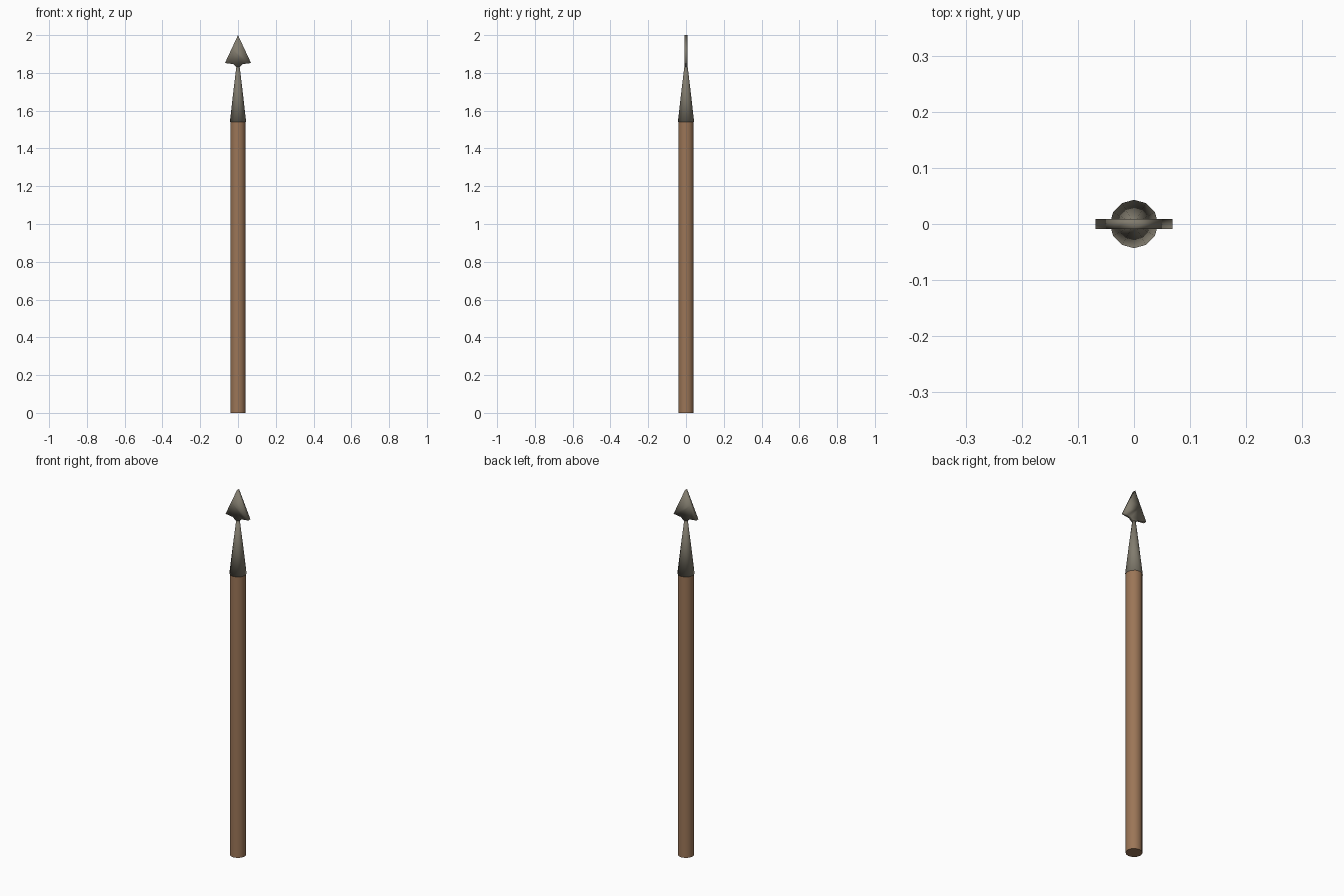
import bpy, bmesh, math

if "Cube" in bpy.data.objects:
    bpy.data.objects.remove(bpy.data.objects["Cube"])

def material(name, rgb):
    m = bpy.data.materials.new(name)
    m.diffuse_color = (*rgb, 1)
    m.use_nodes = True
    m.node_tree.nodes["Principled BSDF"].inputs["Base Color"].default_value = m.diffuse_color
    return m

wood = material("brown wood", (0.33, 0.18, 0.095))
metal = material("dull metal", (0.22, 0.20, 0.155))

def finish(name, bm, mat, smooth):
    bmesh.ops.recalc_face_normals(bm, faces=bm.faces)
    me = bpy.data.meshes.new(name)
    bm.to_mesh(me)
    bm.free()
    me.materials.append(mat)
    for p in me.polygons:
        p.use_smooth = smooth
    ob = bpy.data.objects.new(name, me)
    bpy.context.collection.objects.link(ob)
    return ob

def lathe(name, profile, mat, n=12):
    """Stack of n-sided rings (radius, z), capped at both ends."""
    bm = bmesh.new()
    rings = [[bm.verts.new((r * math.sin(2 * math.pi * i / n),
                            r * math.cos(2 * math.pi * i / n), z))
              for i in range(n)] for r, z in profile]
    for a, b in zip(rings, rings[1:]):
        for i in range(n):
            j = (i + 1) % n
            bm.faces.new((a[i], a[j], b[j], b[i]))
    bm.faces.new(rings[0])
    bm.faces.new(rings[-1])
    return finish(name, bm, mat, True)

# Wooden shaft, sharp at its ends
shaft = lathe("shaft", [(0.041, 0), (0.041, 1.555)], wood)
bpy.context.view_layer.objects.active = shaft
shaft.select_set(True)
bpy.ops.object.shade_smooth_by_angle(angle=math.radians(40))
shaft.select_set(False)

# Tapered metal socket
lathe("socket", [(0.043, 1.54), (0.026, 1.69), (0.008, 1.84)], metal)

# Flat barbed head: half outline mirrored, then given thickness
half = [(0.035, 1.925), (0.069, 1.852), (0.045, 1.849), (0.024, 1.846), (0.010, 1.832)]
outline = [(0, 2.0)] + half + [(-x, z) for x, z in reversed(half)]
bm = bmesh.new()
front = [bm.verts.new((x, -0.009, z)) for x, z in outline]
back = [bm.verts.new((x, 0.009, z)) for x, z in outline]
n = len(outline)
for i in range(n):
    j = (i + 1) % n
    bm.faces.new((front[i], front[j], back[j], back[i]))
# Faces spanned in strips between the mirrored halves
for v in (front, back):
    bm.faces.new((v[0], v[1], v[n - 1]))
    bm.faces.new((v[1], v[2], v[3], v[4], v[5], v[6], v[7], v[8], v[9], v[10]))
finish("spearhead", bm, metal, True)
